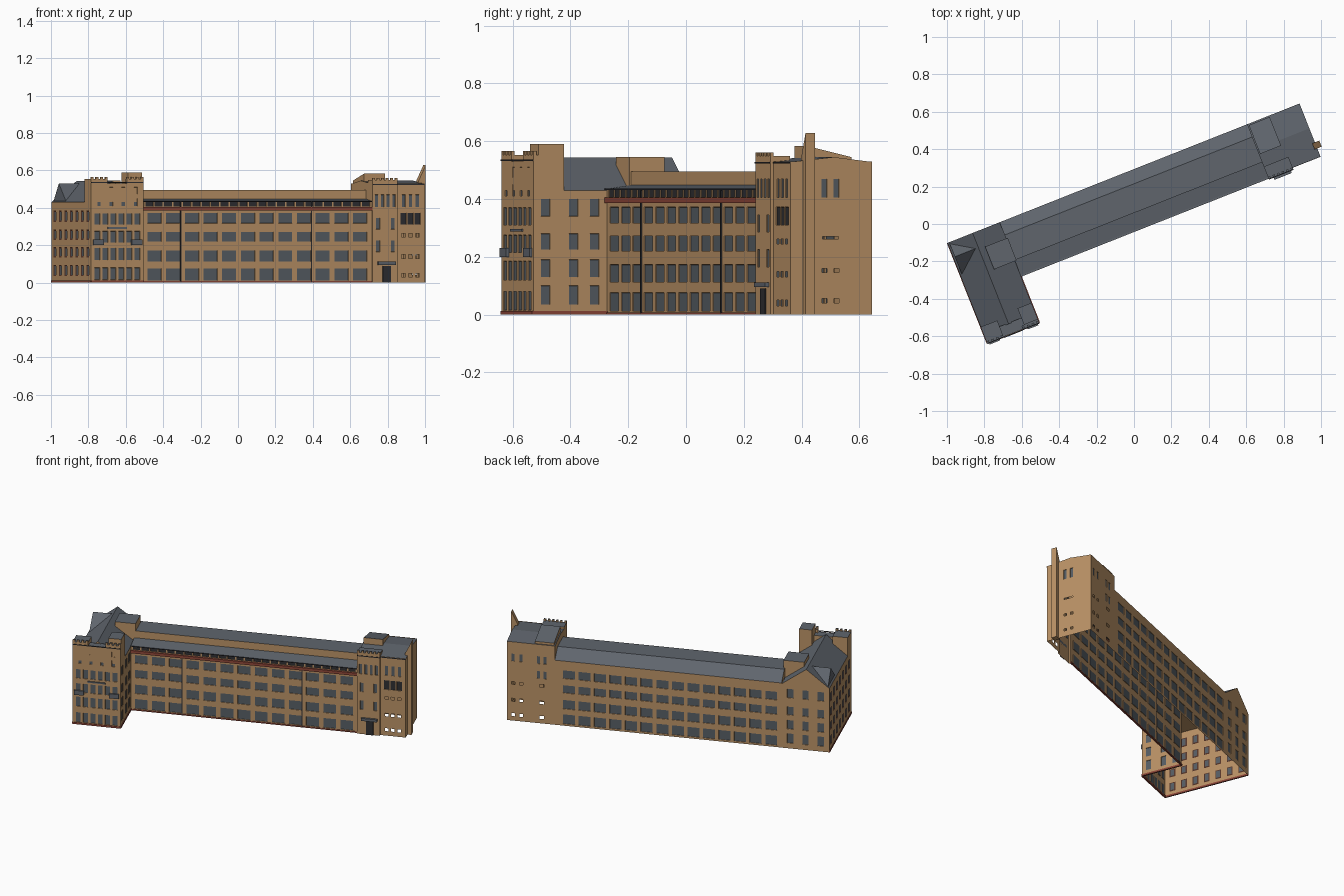
import bpy, bmesh, math
from mathutils import Matrix, Vector

if "Cube" in bpy.data.objects:
    bpy.data.objects.remove(bpy.data.objects["Cube"])

ROT = Matrix.Rotation(math.radians(21.6), 4, 'Z')   # building is laid out in its own u,v axes


def mat(name, rgb):
    m = bpy.data.materials.new(name)
    m.diffuse_color = (*rgb, 1)
    m.use_nodes = True
    m.node_tree.nodes["Principled BSDF"].inputs["Base Color"].default_value = m.diffuse_color
    return m


BRICK, ROOF, GLASS, RED, DARK, BROWN = range(6)
HOLE = -1
MATS = [mat("tan_brick", (0.49, 0.287, 0.133)), mat("slate_roof", (0.115, 0.13, 0.152)),
        mat("window_glass", (0.095, 0.112, 0.13)), mat("red_stone", (0.27, 0.062, 0.04)),
        mat("dark_iron", (0.028, 0.028, 0.032)), mat("brown_frame", (0.09, 0.035, 0.022))]


def finish(bm, name):
    me = bpy.data.meshes.new(name)
    bm.to_mesh(me)
    bm.free()
    me.transform(ROT)
    for m in MATS:
        me.materials.append(m)
    ob = bpy.data.objects.new(name, me)
    bpy.context.collection.objects.link(ob)
    return ob


def prism(name, axis, a, b, profile, side=BRICK, top=ROOF):
    """Extrude a (other axis, z) profile along u or v; upward faces get the top colour."""
    bm = bmesh.new()
    P = (lambda s, t, z: (s, t, z)) if axis == 'u' else (lambda s, t, z: (t, s, z))
    r0 = [bm.verts.new(P(a, t, z)) for t, z in profile]
    r1 = [bm.verts.new(P(b, t, z)) for t, z in profile]
    n = len(profile)
    bm.faces.new(r0)
    bm.faces.new(r1)
    for i in range(n):
        j = (i + 1) % n
        bm.faces.new((r0[i], r0[j], r1[j], r1[i]))
    bmesh.ops.recalc_face_normals(bm, faces=bm.faces)
    for f in bm.faces:
        f.material_index = top if f.normal.z > 0.15 else side
    return finish(bm, name)


def box(name, u0, u1, v0, v1, z0, z1, side=BRICK, top=ROOF):
    return prism(name, 'u', u0, u1, [(v0, z0), (v1, z0), (v1, z1), (v0, z1)], side, top)


def grid(n, a, b, w, rows, m=GLASS):
    """Windows: n columns with centres from a to b, one per row (z0, z1)."""
    cs = [a + (b - a) * i / max(n - 1, 1) for i in range(n)]
    return [(c - w / 2, c + w / 2, z0, z1, m) for c in cs for z0, z1 in rows]


def facade(name, p, q, top, wins=(), z0=0.0, frame=BRICK):
    """Wall from p to q (outside on the right) with recessed windows or open holes."""
    p, q = Vector(p), Vector(q)
    L = (q - p).length
    d = (q - p) / L
    key = lambda vals: sorted(set(round(x, 4) for x in vals))
    ts = key([0, L] + [w[0] for w in wins] + [w[1] for w in wins])
    zs = key([z0, top] + [w[2] for w in wins] + [w[3] for w in wins])
    bm = bmesh.new()
    V = [[bm.verts.new((*(p + d * t), z)) for z in zs] for t in ts]
    panes, open_faces = [], []
    for i in range(len(ts) - 1):
        for j in range(len(zs) - 1):
            f = bm.faces.new((V[i][j], V[i + 1][j], V[i + 1][j + 1], V[i][j + 1]))
            f.material_index = BRICK
            t, z = (ts[i] + ts[i + 1]) / 2, (zs[j] + zs[j + 1]) / 2
            for w in wins:
                if w[0] < t < w[1] and w[2] < z < w[3]:
                    if w[4] == HOLE:
                        open_faces.append(f)
                    else:
                        f.material_index = w[4]
                        panes.append(f)
                    break
    bm.normal_update()
    if panes:
        thick = 0.007 if frame != BRICK else 0.0006
        rim = bmesh.ops.inset_region(bm, faces=panes, thickness=thick, depth=-0.003,
                                     use_even_offset=True, use_boundary=True)
        for f in rim['faces']:
            f.material_index = frame
    if open_faces:
        bmesh.ops.delete(bm, geom=open_faces, context='FACES')
    return finish(bm, name)


def merlons(name, n, u0, u1, v0, v1, z0, z1):
    step = (u1 - u0) / (2 * n - 1)
    for i in range(n):
        box(f"{name}_{i}", u0 + 2 * i * step, u0 + (2 * i + 1) * step, v0, v1, z0, z1)


ROWS = [(0.012, 0.076), (0.113, 0.173), (0.22, 0.272), (0.317, 0.372)]
WROWS = [(0.035, 0.1), (0.13, 0.19), (0.225, 0.28), (0.34, 0.4)]
W0, W1, S, N, F = -0.965, -0.665, -0.305, 0.273, -0.03    # wing sides, south, north, main front
E0, EM, E1 = 0.758, 0.9, 1.06                             # east block

# main range walls
ML = E0 - W1
facade("main_front_wall", (W1, F), (E0, F), 0.435,
       grid(13, 0.065, 1.355, 0.08, ROWS) + grid(26, 0.035, ML - 0.035, 0.046, [(0.407, 0.431)], DARK))
facade("main_back_wall", (0.77, N), (W1, N), 0.435, grid(14, 0.1, 1.37, 0.075, ROWS))
box("red_cornice", W1, E0 + 0.01, F - 0.01, F, 0.386, 0.405, RED, RED)
box("eaves_gutter", W1, E0, F - 0.01, F, 0.431, 0.436, DARK, ROOF)
for i, u in enumerate((-0.345, 0.407)):
    box(f"drain_pipe_{i}", u, u + 0.005, F - 0.005, F, 0, 0.43, DARK, DARK)
# main roof with raised clerestory and back slope
prism("main_roof", 'u', W1, 0.77, [(F, 0.435), (0.055, 0.448), (0.055, 0.495), (0.2, 0.495), (N, 0.435)])

# west wing walls
facade("wing_south_wall", (W0, S), (W1, S), 0.53,
       grid(6, 0.035, 0.265, 0.03, [(0.015, 0.08), (0.12, 0.185), (0.215, 0.275), (0.31, 0.37)])
       + grid(4, 0.045, 0.255, 0.02, [(0.41, 0.45), (0.475, 0.51)]))
facade("wing_east_wall", (W1, S), (W1, F), 0.43,
       grid(1, 0.045, 0, 0.034, WROWS) + grid(2, 0.15, 0.228, 0.034, WROWS))
facade("wing_north_wall", (W1, N), (W0, N), 0.43, grid(3, 0.055, 0.245, 0.04, WROWS))
facade("wing_west_wall", (W0, N), (W0, S), 0.43,
       grid(7, 0.05, N - S - 0.05, 0.04, [(0.035, 0.095), (0.135, 0.19), (0.228, 0.283), (0.325, 0.385)]),
       frame=BROWN)
# red stone plinths
box("plinth_south", W0, W1, S - 0.004, S + 0.006, 0, 0.012, RED, RED)
box("plinth_west", W0 - 0.003, W0 + 0.006, S, N, 0, 0.012, RED, RED)
box("plinth_east", W1 - 0.006, W1 + 0.004, S, F, 0, 0.012, RED, RED)
box("plinth_main", W1, E0, F - 0.004, F + 0.006, 0, 0.008, RED, RED)
# west wing roofs
prism("wing_roof", 'v', -0.25, N, [(W0, 0.43), (-0.82, 0.543), (W1, 0.43)])
prism("wing_cross_roof", 'u', W0 + 0.01, -0.82, [(0.08, 0.43), (0.19, 0.53), (N - 0.002, 0.43)], ROOF, ROOF)
# wing towers and parapet
box("wing_front_block", W0, W1, S + 0.001, -0.245, 0.43, 0.53)
box("wing_southwest_tower", W0, -0.87, S, -0.21, 0.43, 0.553)
box("wing_southeast_tower", -0.745, W1, -0.285, -0.19, 0.43, 0.59)
box("wing_southeast_parapet", -0.76, W1, S, -0.285, 0.53, 0.553)
box("wing_junction_block", -0.785, -0.655, 0.05, 0.18, 0.43, 0.545)
merlons("wing_merlon_left", 4, W0, -0.87, S, S + 0.012, 0.553, 0.566)
merlons("wing_merlon_right", 4, -0.76, W1, S, S + 0.012, 0.553, 0.566)
box("wing_string_course", W0, W1, S - 0.003, S, 0.532, 0.537, DARK, DARK)
# oriel balconies on the south front
for i, u in enumerate((-0.955, -0.735)):
    box(f"oriel_{i}", u, u + 0.06, S - 0.01, S, 0.2, 0.23, ROOF, ROOF)
box("south_ledge", -0.87, -0.76, S - 0.006, S, 0.288, 0.297, ROOF, ROOF)

# east block walls
EF = -0.042
AR = [(0.405, 0.47)]
LOW = [(0.03, 0.05), (0.13, 0.15), (0.245, 0.262)]
facade("east_tower_front", (E0, EF), (EM, EF), 0.53,
       grid(4, 0.022, 0.122, 0.018, AR) + grid(2, 0.03, 0.115, 0.022, [(0.165, 0.225), (0.285, 0.345)]))
facade("east_tower_return", (EM, EF), (EM, F), 0.53)
facade("east_block_front", (EM, F), (E1, F), 0.53,
       grid(3, 0.04, 0.12, 0.02, AR) + grid(3, 0.04, 0.12, 0.034, [(0.31, 0.372)], DARK)
       + grid(3, 0.04, 0.12, 0.022, LOW, HOLE))
facade("east_end_wall", (E1, F), (E1, N), 0.53,
       grid(2, 0.125, 0.17, 0.02, AR) + grid(1, 0.148, 0, 0.06, [(0.262, 0.27)], HOLE)
       + grid(2, 0.125, 0.17, 0.018, [(0.04, 0.055), (0.145, 0.16)], HOLE))
facade("east_back_wall", (E1, N), (0.77, N), 0.53,
       grid(2, 0.04, 0.09, 0.02, [(0.4, 0.45)]) + grid(2, 0.2, 0.24, 0.02, [(0.4, 0.45), (0.3, 0.35)])
       + grid(2, 0.04, 0.09, 0.022, LOW, HOLE) + grid(1, 0.22, 0, 0.03, LOW, HOLE))
facade("east_west_wall", (E0, N), (E0, EF), 0.53, z0=0.43)
facade("east_tower_side", (E0, F), (E0, EF), 0.43)
facade("east_stair_back", (0.77, N), (E0, N), 0.53, z0=0.43)
# east roofs and parapets
prism("east_roof", 'u', E0, E1, [(F, 0.528), (0.13, 0.545), (N, 0.528)])
prism("east_roof_tower", 'u', 0.765, 0.885, [(0.1, 0.53), (0.1, 0.583), (0.265, 0.545), (0.265, 0.53)])
box("east_tower_parapet", E0, EM, EF, 0.03, 0.528, 0.548)
merlons("east_merlon", 6, E0, EM, EF, EF + 0.012, 0.548, 0.56)
box("east_string_course", E0, EM, EF - 0.003, EF, 0.523, 0.528, DARK, DARK)
box("east_string_course_right", EM, E1, F - 0.003, F, 0.523, 0.528, DARK, DARK)
# chimney stack on the east end
prism("end_chimney", 'v', 0.015, 0.05,
      [(E1 - 0.015, 0), (E1 + 0.025, 0), (E1 + 0.025, 0.628), (E1 + 0.012, 0.6), (E1 - 0.015, 0.545)],
      BRICK, BRICK)
# entrance
box("entrance_door", 0.815, 0.86, EF - 0.005, EF, 0.0, 0.09, DARK, DARK)
box("entrance_canopy", 0.785, 0.885, EF - 0.015, EF, 0.095, 0.112, ROOF, ROOF)
